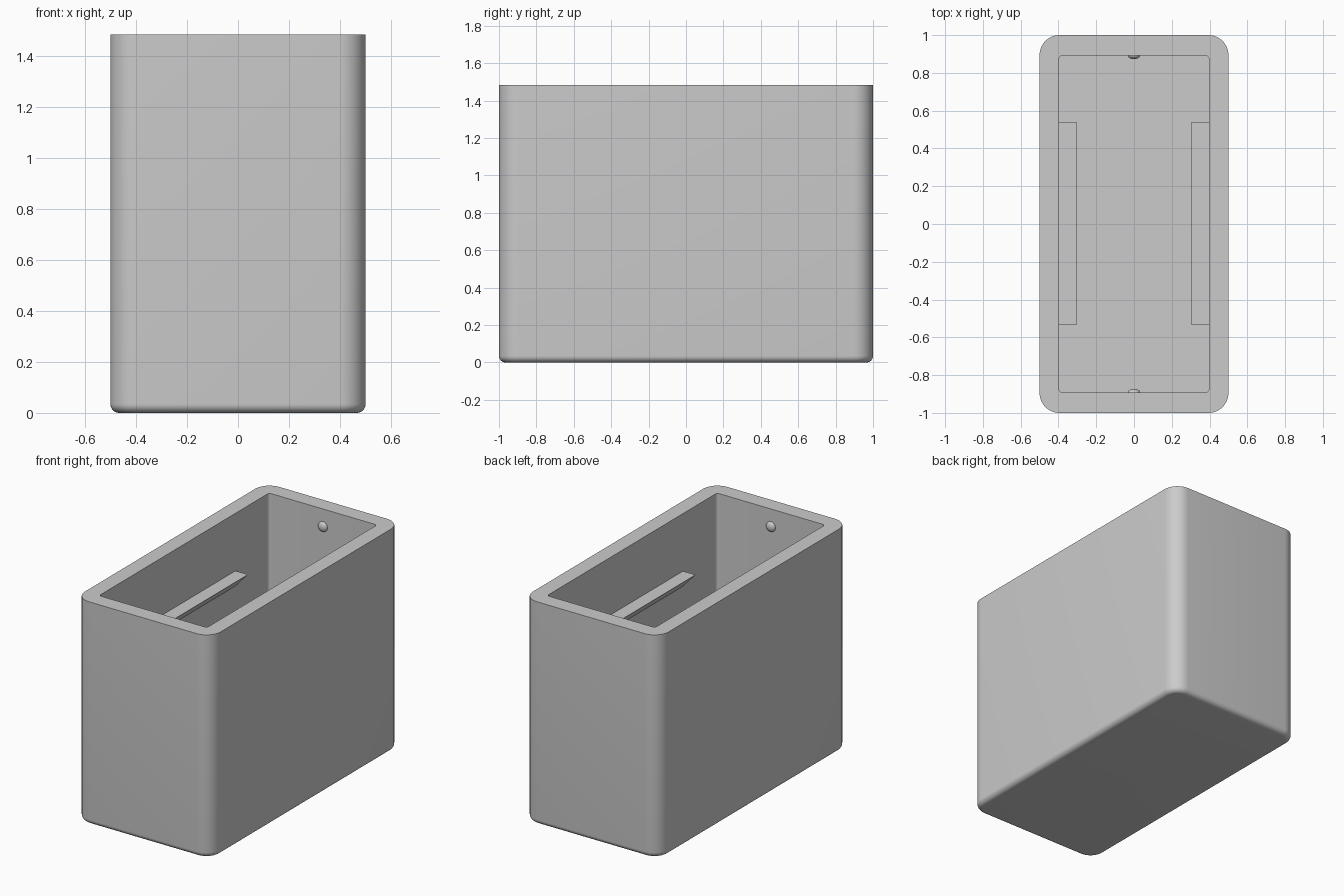
import bpy, bmesh, math
from mathutils import Matrix

cube = bpy.data.objects.get("Cube")
if cube:
    bpy.data.objects.remove(cube, do_unlink=True)

HEIGHT, FLOOR = 1.483, 0.1
IN_X, IN_Y = 0.397, 0.893

grey = bpy.data.materials.new("plain_grey")
grey.use_nodes = True
colour = (0.6, 0.6, 0.6, 1)
grey.diffuse_color = colour
grey.node_tree.nodes["Principled BSDF"].inputs["Base Color"].default_value = colour


def finish(bm, name, smooth=True):
    bmesh.ops.recalc_face_normals(bm, faces=bm.faces)
    mesh = bpy.data.meshes.new(name)
    bm.to_mesh(mesh)
    bm.free()
    mesh.materials.append(grey)
    obj = bpy.data.objects.new(name, mesh)
    bpy.context.collection.objects.link(obj)
    if smooth:
        bpy.ops.object.select_all(action="DESELECT")
        obj.select_set(True)
        bpy.context.view_layer.objects.active = obj
        bpy.ops.object.shade_smooth_by_angle(angle=math.radians(30))
    return obj


def rounded_ring(bm, hx, hy, radius, z, steps=10):
    ring = []
    for corner, (sx, sy) in enumerate([(1, 1), (-1, 1), (-1, -1), (1, -1)]):
        for i in range(steps + 1):
            a = math.pi / 2 * (corner + i / steps)
            ring.append(bm.verts.new((sx * (hx - radius) + radius * math.cos(a),
                                      sy * (hy - radius) + radius * math.sin(a), z)))
    return ring


# Open box: filleted base, outer wall, rim, inner wall and floor
bm = bmesh.new()
fillet, corner_r = 0.035, 0.105
rings = []
for i in range(9):
    a = math.pi / 2 * i / 8
    d = fillet * (1 - math.sin(a))
    rings.append(rounded_ring(bm, 0.5 - d, 1 - d, corner_r - d, fillet * (1 - math.cos(a))))
rings.append(rounded_ring(bm, 0.5, 1, corner_r, HEIGHT))
rings.append(rounded_ring(bm, IN_X, IN_Y, 0.02, HEIGHT))
rings.append(rounded_ring(bm, IN_X, IN_Y, 0.02, FLOOR))
for low, high in zip(rings, rings[1:]):
    for i in range(len(low)):
        j = (i + 1) % len(low)
        bm.faces.new((low[i], low[j], high[j], high[i]))
bm.faces.new(rings[0])
bm.faces.new(rings[-1])
finish(bm, "open_box")

# Wedge ledges on the long inner walls
for side, name in ((1, "left_ledge"), (-1, "right_ledge")):
    bm = bmesh.new()
    profile = [(IN_X + 0.01, 1.10), (0.305, 1.10), (IN_X, 1.0), (IN_X + 0.01, 1.0)]
    ends = [[bm.verts.new((side * x, y, z)) for x, z in profile] for y in (-0.536, 0.54)]
    for i in range(4):
        j = (i + 1) % 4
        bm.faces.new((ends[0][i], ends[0][j], ends[1][j], ends[1][i]))
    for end in ends:
        bm.faces.new(end)
    finish(bm, name, smooth=False)

# Small round bumps on the short inner walls
for side, name in ((-1, "front_bump"), (1, "back_bump")):
    bm = bmesh.new()
    place = Matrix.Translation((0, side * IN_Y, 1.366)) @ Matrix.Diagonal((0.033, 0.02, 0.033, 1))
    bmesh.ops.create_uvsphere(bm, u_segments=24, v_segments=16, radius=1, matrix=place)
    finish(bm, name)
